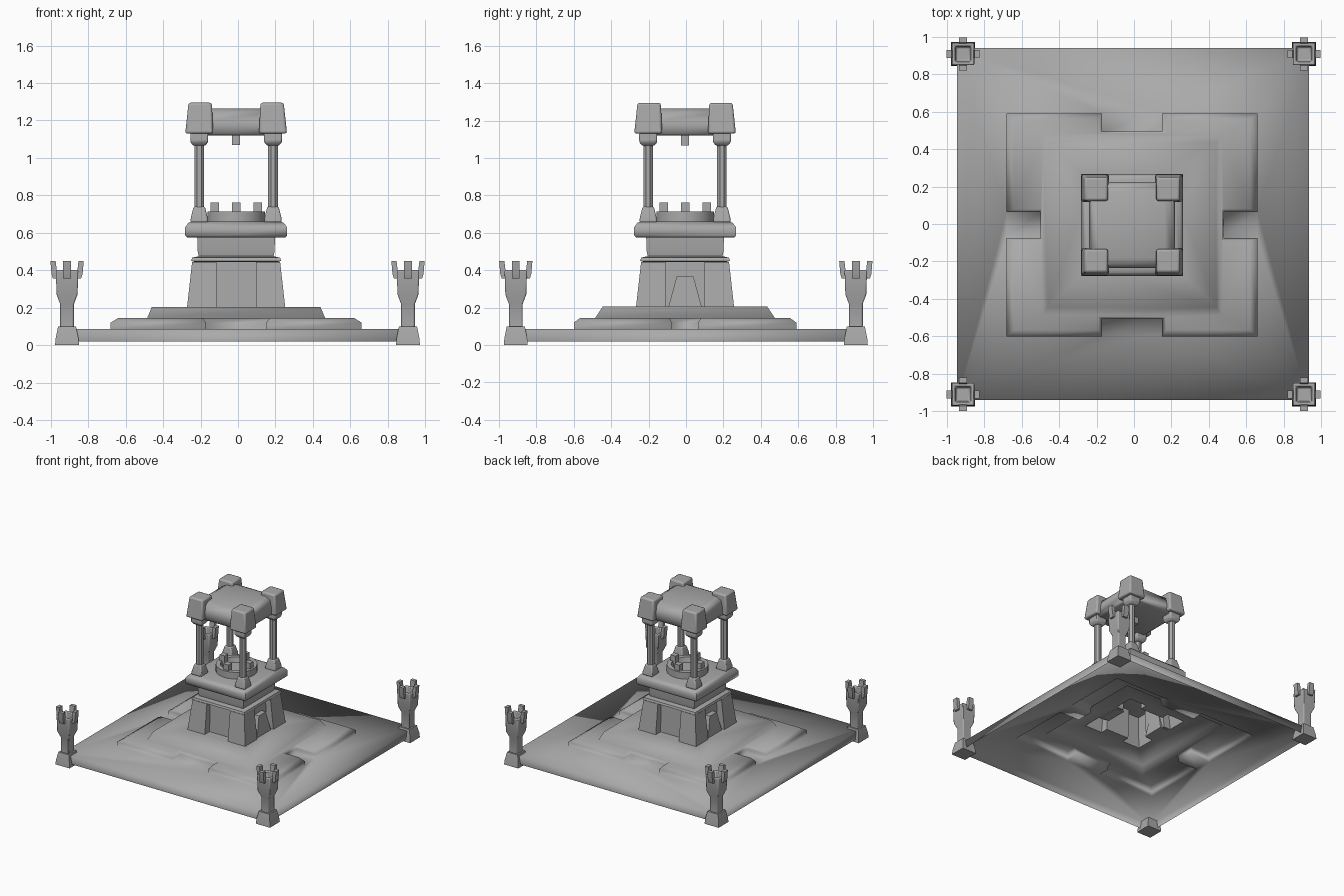
import bpy, bmesh, math
from mathutils import Matrix

cube = bpy.data.objects.get("Cube")
if cube:
    bpy.data.objects.remove(cube)

stone = bpy.data.materials.new("grey_stone")
stone.use_nodes = True
GREY = (0.4, 0.4, 0.4, 1)
stone.diffuse_color = GREY
stone.node_tree.nodes["Principled BSDF"].inputs["Base Color"].default_value = GREY

CX, CY = -0.01, -0.005   # centre of the monument


def rect(hx, hy, z, cx=CX, cy=CY):
    return [(cx + sx * hx, cy + sy * hy, z)
            for sx, sy in ((-1, -1), (1, -1), (1, 1), (-1, 1))]


def circle(r, z, cx=CX, cy=CY, n=24):
    steps = [2 * math.pi * (i + 0.5) / n for i in range(n)]
    return [(cx + r * math.cos(a), cy + r * math.sin(a), z) for a in steps]


def notched(hx, hy, wx, wy, dx, dy, z):
    """Rectangle with a notch in each side: w is half width, d the notch floor."""
    quarter = [(dx, wy), (hx, wy), (hx, hy), (wx, hy), (wx, dy)]
    pts = []
    for sx, sy in ((1, 1), (-1, 1), (-1, -1), (1, -1)):
        part = [(CX + sx * x, CY + sy * y, z) for x, y in quarter]
        pts += part if sx * sy > 0 else part[::-1]
    return pts


def loft(name, rings, bottom=True, top=True, bevel=0, angle=35):
    """Join rings in order; rings of unlike counts get a flat filled border."""
    bm = bmesh.new()
    loops = [[bm.verts.new(p) for p in ring] for ring in rings]
    for a, b in zip(loops, loops[1:]):
        n = len(a)
        if n == len(b):
            for i in range(n):
                j = (i + 1) % n
                bm.faces.new((a[i], a[j], b[j], b[i]))
        else:
            edges = []
            for lp in (a, b):
                for i, v in enumerate(lp):
                    w = lp[(i + 1) % len(lp)]
                    edges.append(bm.edges.get((v, w)) or bm.edges.new((v, w)))
            bmesh.ops.triangle_fill(bm, edges=edges, use_beauty=True)
    if bottom:
        bm.faces.new(loops[0][::-1])
    if top:
        bm.faces.new(loops[-1])
    bmesh.ops.recalc_face_normals(bm, faces=bm.faces)
    mesh = bpy.data.meshes.new(name)
    bm.to_mesh(mesh)
    bm.free()
    mesh.materials.append(stone)
    obj = bpy.data.objects.new(name, mesh)
    bpy.context.collection.objects.link(obj)
    if bevel:
        mod = obj.modifiers.new("soft_edges", "BEVEL")
        mod.width, mod.segments = bevel, 2
    bpy.ops.object.select_all(action="DESELECT")
    obj.select_set(True)
    bpy.context.view_layer.objects.active = obj
    bpy.ops.object.shade_smooth_by_angle(angle=math.radians(angle))
    return obj


def squares(profile, cx=CX, cy=CY):
    return [rect(h, h, z, cx, cy) for h, z in profile]


# Terraced ground, an open shell seen hollow from below
loft("terraced_base", [
    rect(0.94, 0.94, 0.02, -0.005, 0), rect(0.94, 0.94, 0.085, -0.005, 0),
    notched(0.67, 0.595, 0.16, 0.07, 0.49, 0.5, 0.085),
    notched(0.67, 0.595, 0.16, 0.07, 0.49, 0.5, 0.12),
    notched(0.63, 0.56, 0.18, 0.085, 0.485, 0.49, 0.145),
    rect(0.475, 0.48, 0.145), rect(0.45, 0.44, 0.205),
    notched(0.262, 0.262, 0.105, 0.105, 0.2, 0.2, 0.205),
], bottom=False, top=False, angle=180)

# Pedestal with four buttressed corners
loft("pedestal", [
    notched(0.262, 0.262, 0.105, 0.105, 0.2, 0.2, 0.205),
    notched(0.235, 0.235, 0.105, 0.105, 0.19, 0.19, 0.445),
], bottom=False)
for side, label in ((1, "left"), (-1, "right")):
    x = CX + side * 0.215
    loft("doorway_" + label, [rect(0.035, 0.09, 0.2, x), rect(0.02, 0.045, 0.365, x)])

# Neck and platform
loft("neck", squares([(0.225, 0.445), (0.24, 0.45), (0.235, 0.467), (0.2, 0.475),
                      (0.205, 0.5), (0.208, 0.58)]))
loft("platform", squares([(0.262, 0.575), (0.272, 0.585), (0.272, 0.63),
                          (0.255, 0.653), (0.235, 0.66)]), angle=60)

# Round basin with pegs around it
loft("basin", [circle(0.155, 0.655), circle(0.155, 0.715), circle(0.12, 0.715),
               circle(0.11, 0.675)])
for i, (dx, dy) in enumerate(((1, 0), (0, 1), (-1, 0), (0, -1))):
    loft(f"basin_peg_{i}", squares([(0.023, 0.655), (0.023, 0.762)],
                                   CX + dx * 0.115, CY + dy * 0.115))

# Columns, capitals and corner blocks
for sx in (-1, 1):
    for sy in (-1, 1):
        tag = ("left" if sx > 0 else "right") + ("_back" if sy > 0 else "_front")
        x, y = CX + sx * 0.197, CY + sy * 0.197
        loft("column_foot_" + tag, squares([(0.047, 0.655), (0.045, 0.68), (0.03, 0.74)],
                                           x, y), bevel=0.008)
        loft("column_" + tag, [circle(0.028, 0.73, x, y, 8), circle(0.028, 1.08, x, y, 8)])
        loft("capital_" + tag, squares([(0.032, 1.065), (0.048, 1.085), (0.048, 1.135)],
                                       x, y), bevel=0.008)
        top = rect(0.062, 0.062, 1.295, x - sx * 0.005, y - sy * 0.005)
        loft("corner_block_" + tag, [rect(0.075, 0.075, 1.13, x, y), top], bevel=0.012)

# Roof slab between the corner blocks, with a hanging peg
loft("roof_slab", squares([(0.215, 1.12), (0.23, 1.13), (0.23, 1.19), (0.215, 1.245),
                           (0.175, 1.265)]), angle=60)
loft("hanging_peg", squares([(0.022, 1.068), (0.022, 1.13)]))

# Four corner turrets, each a hollow cup with leaning merlons
for tx in (-0.913, 0.908):
    for ty in (-0.91, 0.908):
        tag = ("left" if tx > 0 else "right") + ("_back" if ty > 0 else "_front")
        loft("turret_foot_" + tag, squares([(0.064, 0), (0.061, 0.035), (0.048, 0.1)], tx, ty))
        loft("turret_" + tag, squares([(0.037, 0.095), (0.037, 0.22), (0.056, 0.27),
                                       (0.06, 0.4), (0.042, 0.4), (0.036, 0.33)],
                                      tx, ty), bevel=0.007)
        for i in range(4):
            merlon = loft(f"merlon_{tag}_{i}", [
                rect(0.012, 0.021, 0.355, 0.063, 0), rect(0.015, 0.021, 0.38, 0.068, 0),
                rect(0.014, 0.021, 0.45, 0.075, 0)])
            merlon.data.transform(Matrix.Translation((tx, ty, 0))
                                  @ Matrix.Rotation(i * math.pi / 2, 4, "Z"))
